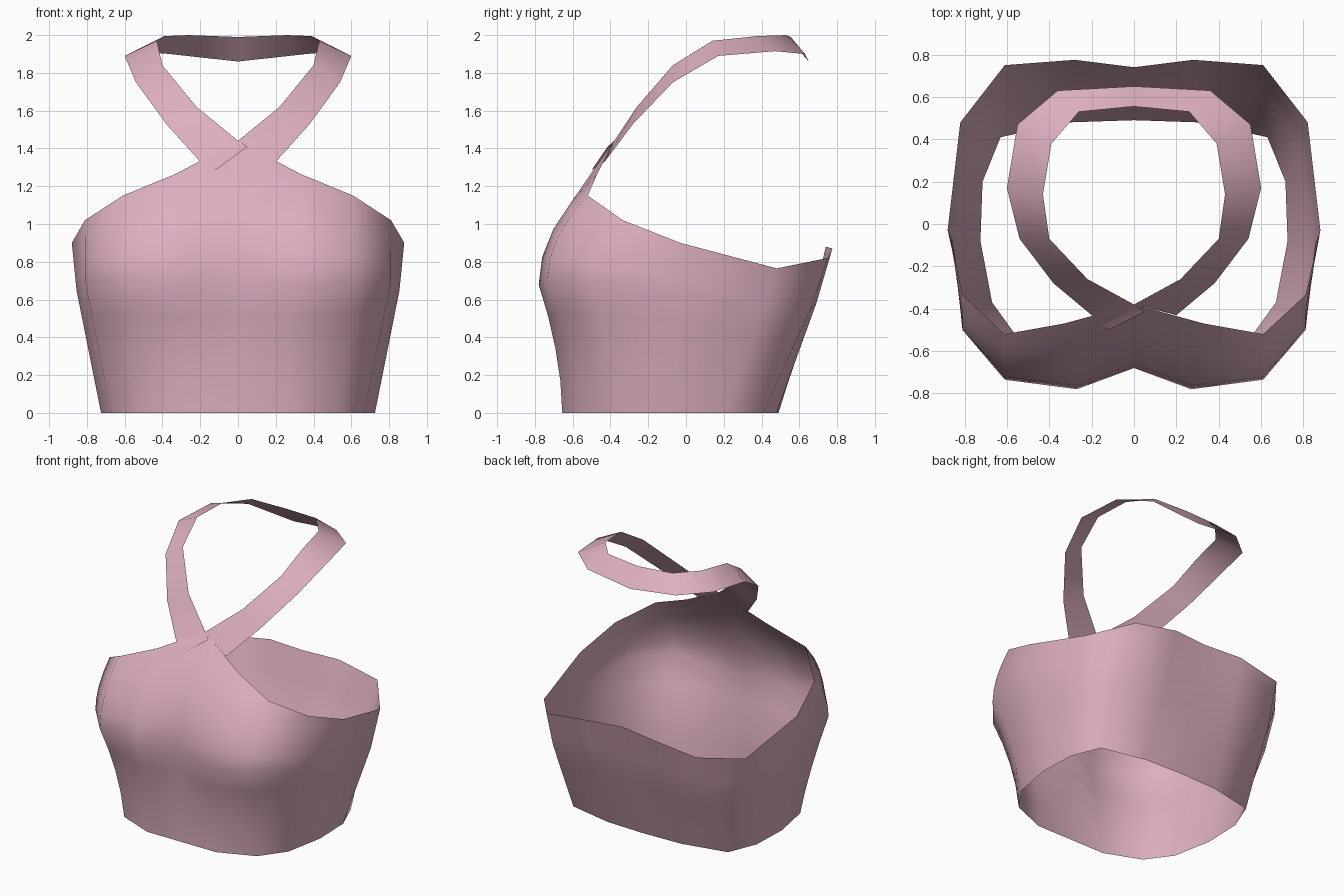
import bpy
import bmesh
from mathutils import Vector

cube = bpy.data.objects.get("Cube")
if cube:
    bpy.data.objects.remove(cube, do_unlink=True)

pink = bpy.data.materials.new("dusty pink cloth")
pink.use_nodes = True
colour = (0.72, 0.43, 0.53, 1)
pink.diffuse_color = colour
pink.node_tree.nodes["Principled BSDF"].inputs["Base Color"].default_value = colour


def sheet(name, rows, closed=False):
    """Skin a grid of points as a smooth cloth surface."""
    bm = bmesh.new()
    grid = [[bm.verts.new(point) for point in row] for row in rows]
    for lower, upper in zip(grid, grid[1:]):
        count = len(lower)
        for i in range(count if closed else count - 1):
            j = (i + 1) % count
            bm.faces.new((lower[i], lower[j], upper[j], upper[i]))
    for face in bm.faces:
        face.smooth = True
    mesh = bpy.data.meshes.new(name)
    bm.to_mesh(mesh)
    bm.free()
    mesh.materials.append(pink)
    obj = bpy.data.objects.new(name, mesh)
    bpy.context.collection.objects.link(obj)
    return obj


def flip(point):
    return Vector((-point.x, point.y, point.z))


def vectors(points):
    return [Vector(point) for point in points]


# Half outlines from the front centre, round the left side, to the back centre
hem = vectors([(0, -.655, 0), (.28, -.655, 0), (.54, -.55, 0),
               (.67, -.37, 0), (.725, -.08, 0), (.715, .2, 0),
               (.63, .41, 0), (.3, .48, 0), (0, .49, 0)])
bust = vectors([(0, -.68, .7), (.27, -.78, .68), (.61, -.735, .7),
                (.81, -.5, .7), (.855, -.05, .65), (.8, .4, .5),
                (.62, .66, .55), (.28, .69, .58), (0, .67, .58)])
rim = vectors([(0, -.38, 1.44), (.33, -.47, 1.265), (.61, -.52, 1.15),
               (.81, -.335, 1.02), (.88, -.03, .9), (.82, .48, .765),
               (.61, .75, .82), (.28, .775, .87), (0, .74, .88)])


def below_bust(low, mid, t):
    point = low.lerp(mid, t)
    # The front stays straight at the waist, then swells out
    if mid.y < -.3:
        point.y = low.y + (mid.y - low.y) * t ** 1.8
    return point


def above_bust(mid, top, t):
    # The front curves over the bust, the back rises nearly straight
    push = 1 if mid.y < -.3 else .5
    control = mid.lerp(top, .5 * (2 - 2 * push))
    control.z = (mid.z + top.z) / 2
    return mid * (1 - t) ** 2 + control * 2 * t * (1 - t) + top * t * t


def full_ring(half):
    return half + [flip(point) for point in half[-2:0:-1]]


# Bodice
steps = 4
rings = []
for k in range(steps):
    rings.append(full_ring([below_bust(a, b, k / steps) for a, b in zip(hem, bust)]))
for k in range(steps + 1):
    rings.append(full_ring([above_bust(b, c, k / steps) for b, c in zip(bust, rim)]))
sheet("bodice", rings, closed=True)

# Neck strap: outer and inner edges, from the front centre to the nape
outer = vectors([(.2, -.43, 1.33), (.38, -.28, 1.53), (.54, -.07, 1.75),
                 (.6, .17, 1.89), (.55, .47, 1.915), (.36, .63, 1.9),
                 (0, .65, 1.86)])
inner = vectors([(0, -.38, 1.44), (.22, -.26, 1.62), (.4, -.07, 1.84),
                 (.43, .14, 1.97), (.39, .38, 1.995), (.26, .53, 2),
                 (0, .555, 1.99)])
left = list(zip(outer, inner))
right = [(flip(a), flip(b)) for a, b in left[-2::-1]]
# The right end laps a little over the bodice
lap = [tuple(vectors([(-.12, -.5, 1.285), (.05, -.415, 1.41)]))]
sheet("neck_strap", left + right + lap)
